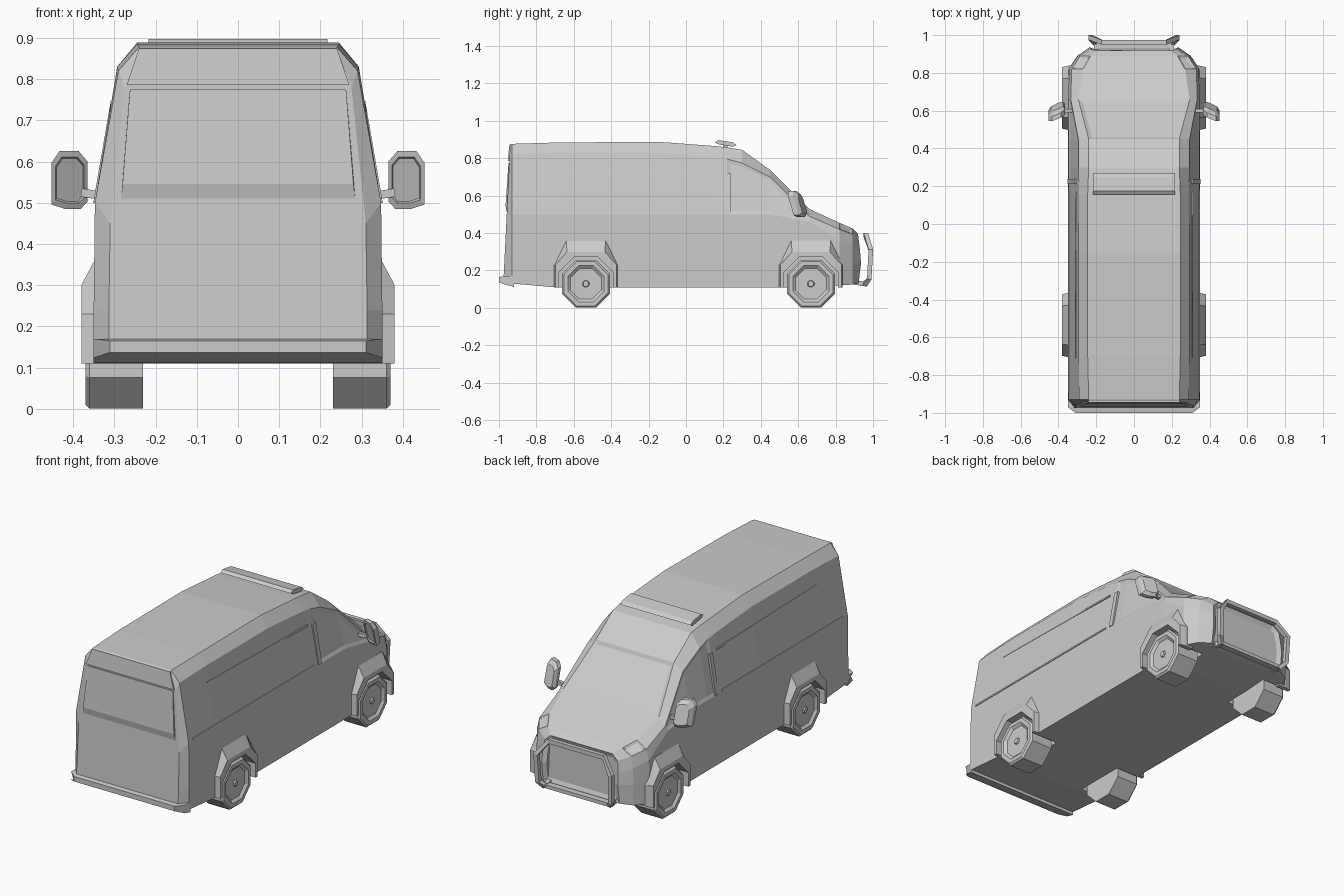
import bpy, bmesh, math
from mathutils import Vector

if "Cube" in bpy.data.objects:
    bpy.data.objects.remove(bpy.data.objects["Cube"], do_unlink=True)

paint = bpy.data.materials.new("plain grey")
paint.use_nodes = True
GREY = (0.6, 0.6, 0.6, 1)
paint.diffuse_color = GREY
paint.node_tree.nodes["Principled BSDF"].inputs["Base Color"].default_value = GREY


def finish(name, bm):
    bmesh.ops.recalc_face_normals(bm, faces=bm.faces)
    mesh = bpy.data.meshes.new(name)
    bm.to_mesh(mesh)
    bm.free()
    mesh.materials.append(paint)
    ob = bpy.data.objects.new(name, mesh)
    bpy.context.collection.objects.link(ob)
    return ob


def loft(bm, rings, caps=True):
    """Skin a list of equal-length point rings; returns faces[ring][side]."""
    vs = [[bm.verts.new(p) for p in r] for r in rings]
    n = len(rings[0])
    grid = [[bm.faces.new((a[j], a[(j + 1) % n], b[(j + 1) % n], b[j])) for j in range(n)]
            for a, b in zip(vs, vs[1:])]
    ends = [bm.faces.new(vs[0]), bm.faces.new(vs[-1])] if caps else []
    return grid, ends


def solid(name, rings):
    bm = bmesh.new()
    loft(bm, rings)
    return finish(name, bm)


def tube(name, path, r, closed=False):
    """Square-section bar mitred along a path."""
    pts = [Vector(p) for p in path]
    rings, n = [], len(pts)
    for i, p in enumerate(pts):
        a = pts[(i - 1) % n] if closed or i else p
        b = pts[(i + 1) % n] if closed or i < n - 1 else p
        t = (b - a).normalized()
        ref = Vector((0, 1, 0)) if abs(t.y) < 0.8 else Vector((0, 0, 1))
        u = t.cross(ref).normalized()
        v = t.cross(u)
        rings.append([p + u * r * c + v * r * s for c, s in ((1, 1), (-1, 1), (-1, -1), (1, -1))])
    bm = bmesh.new()
    loft(bm, rings + rings[:1] if closed else rings, not closed)
    bmesh.ops.remove_doubles(bm, verts=bm.verts, dist=1e-5)
    return finish(name, bm)


def octagon(r, x, y, z):
    r /= math.cos(math.pi / 8)
    return [(x, y + r * math.cos(a), z + r * math.sin(a))
            for a in (math.pi / 8 + i * math.pi / 4 for i in range(8))]


# Body shell: y, sill z, sill x, belt z, shoulder x, shoulder z, roof edge x, roof z
stations = [
    (-.975, .135, .313, .45, .275, .78, .24, .872),
    (-.93, .13, .35, .50, .29, .82, .24, .877),
    (-.70, .11, .35, .50, .293, .83, .245, .884),
    (-.15, .11, .35, .50, .293, .83, .245, .888),
    (.16, .11, .35, .50, .292, .805, .245, .865),
    (.22, .11, .35, .50, .292, .795, .243, .858),
    (.30, .11, .35, .50, .295, .775, .24, .845),
    (.45, .11, .35, .50, .295, .70, .24, .737),
    (.66, .11, .35, .46, .335, .49, .295, .528),
    (.82, .12, .347, .36, .33, .42, .27, .455),
    (.89, .125, .30, .33, .285, .395, .23, .425),
    (.925, .13, .235, .30, .225, .365, .19, .395),
]
rings = []
for i, (y, zs, w, zb, sx, sz, ex, zt) in enumerate(stations):
    half = [(w, zs), (w, .24), (w - .003, zb), (sx, sz), (ex, zt)]
    ring = half + [(-x, z) for x, z in reversed(half)]
    lean = .05 if i == 0 else 0
    bulge = .012 if i == len(stations) - 1 else 0
    rings.append([(x, y + lean * (z - .17) + bulge * (1 - abs(z - .25) / .1), z) for x, z in ring])
bm = bmesh.new()
grid, ends = loft(bm, rings)
bmesh.ops.recalc_face_normals(bm, faces=bm.faces)
# windscreen, side windows, headlights and grille are sunk into the shell
for faces, width, depth in (
        ([grid[7][4]], .02, -.008),
        ([grid[i][2] for i in (5, 6, 7)], .018, -.005),
        ([grid[i][6] for i in (5, 6, 7)], .018, -.005),
        ([grid[9][3]], .012, -.006), ([grid[9][5]], .012, -.006),
        ([ends[1]], .025, -.01)):
    bmesh.ops.inset_region(bm, faces=faces, thickness=width, depth=depth, use_even_offset=True)
body = finish("body_shell", bm)

# Wheel arches, wheels and the cutters for the wheel wells
AXLES = {"rear": -.535, "front": .668}
WHEEL_Z = .129
arches, cutters = [], []
for end, y in AXLES.items():
    for side, s in (("left", 1), ("right", -1)):
        def flare(x, half, top):
            prof = [(-half, .11), (-half, .23), (-half * .62, top), (half * .62, top), (half, .23), (half, .11)]
            return [(s * x, y + a, z) for a, z in prof]
        arches.append(solid(f"{end}_{side}_arch",
                            [flare(.30, .17, .36), flare(.348, .17, .36), flare(.38, .163, .30)]))
        cutters.append(solid("wheel_well_cutter",
                             [octagon(.146, s * x, y, WHEEL_Z) for x in (.21, .5)]))
        lathe = [(.23, .128), (.36, .128), (.37, .118), (.37, .097), (.358, .082),
                 (.358, .018), (.366, .014)]
        solid(f"{end}_{side}_wheel", [octagon(r, s * x, y, WHEEL_Z) for x, r in lathe])

for ob in [body] + arches:
    for c in cutters:
        mod = ob.modifiers.new("well", 'BOOLEAN')
        mod.operation, mod.object, mod.solver = 'DIFFERENCE', c, 'EXACT'
bpy.context.view_layer.update()
deps = bpy.context.evaluated_depsgraph_get()
cut = [bpy.data.meshes.new_from_object(ob.evaluated_get(deps)) for ob in [body] + arches]
for ob, mesh in zip([body] + arches, cut):
    ob.modifiers.clear()
    ob.data = mesh
for c in cutters:
    bpy.data.objects.remove(c, do_unlink=True)


# Side trim strips lying on the leaning upper side
def side_strip(name, a, b, thick):
    for side, s in (("left", 1), ("right", -1)):
        def at(p, dy, dz, out):
            z = p[1] + dz
            return (s * (.347 - max(0, z - .5) * .172 + out), p[0] + dy, z)
        along_y = abs(b[0] - a[0]) > abs(b[1] - a[1])
        dy, dz = (0, thick) if along_y else (thick, 0)
        solid(f"{side}_{name}", [[at(p, -dy, -dz, -.01), at(p, -dy, -dz, .004),
                                  at(p, dy, dz, .004), at(p, dy, dz, -.01)] for p in (a, b)])


side_strip("belt_moulding", (-.89, .508), (.18, .508), .005)
side_strip("upper_rail", (-.71, .742), (.17, .725), .005)
side_strip("door_pillar", (.225, .50), (.225, .72), .014)


def extrude_x(name, profile, half, tip=None):
    """Profile in y, z swept across the car; tip narrows each point's half width."""
    tip = tip or [half] * len(profile)
    return solid(name, [[(s * t, y, z) for (y, z), t in zip(profile, tip)] for s in (-1, 1)])


# Tail: bumper, header above the doors, upper door panel
extrude_x("rear_bumper", [(-.92, .17), (-.97, .17), (-1, .165), (-1, .137), (-.97, .125), (-.92, .112)],
          .35, [.35, .35, .31, .31, .35, .35])
extrude_x("rear_header", [(-.93, .874), (-.944, .874), (-.953, .785), (-.93, .785)],
          .27, [.24, .24, .27, .27])
extrude_x("rear_upper_panel", [(-.93, .775), (-.949, .775), (-.965, .545), (-.956, .50), (-.93, .50)],
          .25, [.262, .262, .28, .285, .285])

# Roof light bar, tilted with the roof
extrude_x("roof_light_bar", [(.155, .885), (.175, .897), (.25, .885), (.27, .87), (.25, .862), (.175, .874)], .217)
for s in (-.13, .13):
    tube("light_bar_foot", [(s, .21, .85), (s, .21, .88)], .012)

# Bull bar
hoop = [(-.2, .955, .125), (-.225, .98, .155), (-.23, .988, .31), (-.17, .962, .388)]
tube("bull_bar_hoop", hoop + [(-x, y, z) for x, y, z in reversed(hoop)], .012)
extrude_x("bull_bar_lower_bar", [(.93, .118), (.93, .138), (.965, .138), (.965, .118)], .21)
for s in (-.2, .2):
    tube("bull_bar_bracket", [(s, .87, .14), (s, .955, .128)], .012)

# Door mirrors
for side, s in (("left", 1), ("right", -1)):
    def oct_ring(k, dy):
        shape = [(.30, -1), (1, -.85), (1, .6), (.6, 1), (-.4, 1), (-.85, .65), (-.85, -.75), (-.5, -1)]
        out = []
        for a, b in shape:
            dx, dz = a * .047 * k, b * .07 * k
            out.append((s * (.405 + dx), .595 + dy - dx * .4 - dz * .3, .555 + dz))
        return out
    solid(f"{side}_mirror", [oct_ring(.74, -.012), oct_ring(.8, -.02), oct_ring(1, -.018),
                             oct_ring(1, .008), oct_ring(.75, .028)])
    tube(f"{side}_mirror_arm", [(s * .32, .60, .515), (s * .38, .60, .525)], .01)
